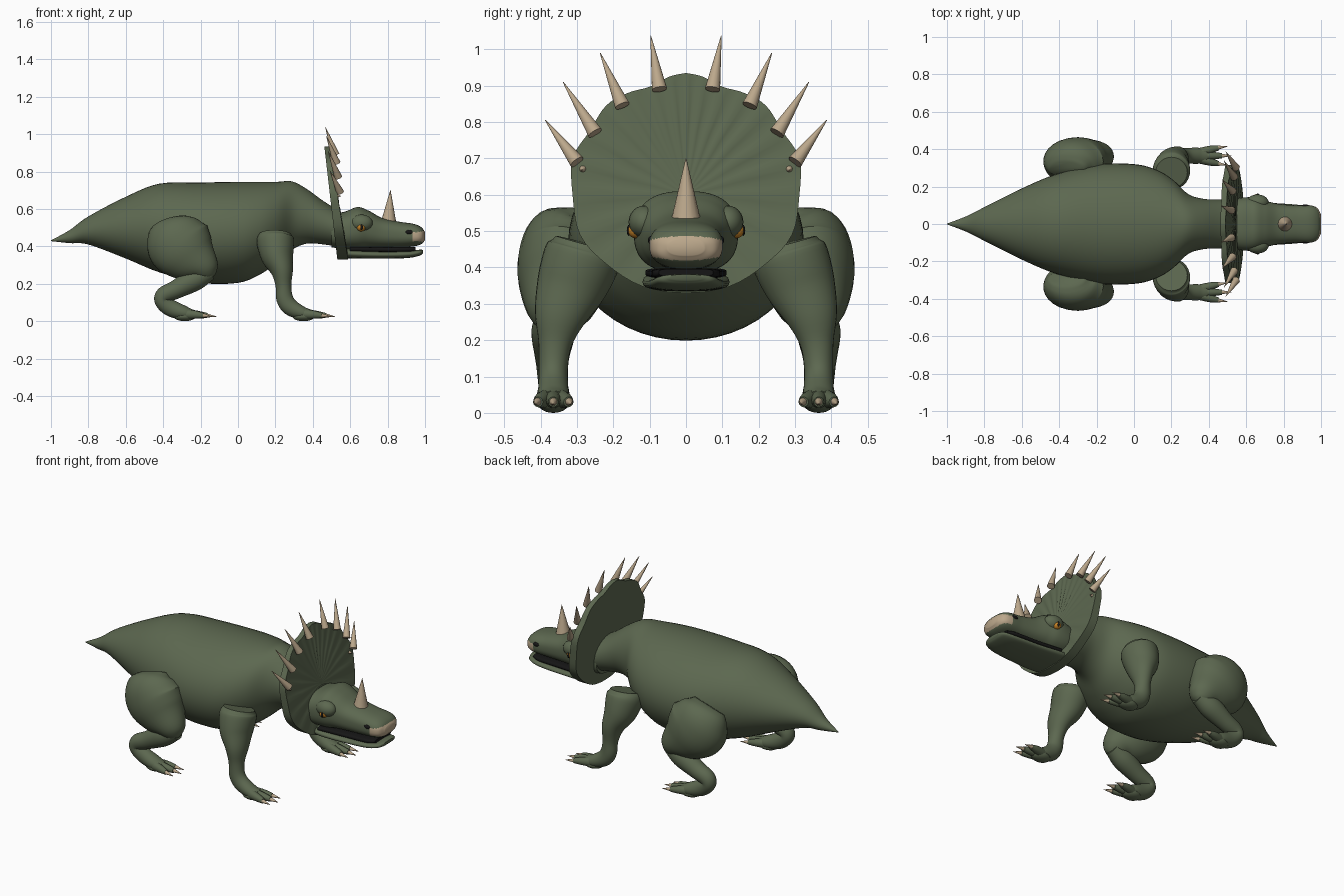
import bpy, bmesh, math
from mathutils import Vector, Matrix

if "Cube" in bpy.data.objects:
    bpy.data.objects.remove(bpy.data.objects["Cube"], do_unlink=True)


def material(name, r, g, b):
    m = bpy.data.materials.new(name)
    m.use_nodes = True
    m.diffuse_color = (r, g, b, 1)
    bsdf = m.node_tree.nodes["Principled BSDF"]
    bsdf.inputs["Base Color"].default_value = (r, g, b, 1)
    bsdf.inputs["Roughness"].default_value = 0.8
    return m


SKIN = material("green skin", 0.108, 0.138, 0.08)
BONE = material("tan horn", 0.5, 0.39, 0.26)
AMBER = material("amber eye", 0.55, 0.22, 0.02)
BLACK = material("black", 0.008, 0.008, 0.008)


def finish(name, bm, mats, sharp=50):
    bmesh.ops.recalc_face_normals(bm, faces=bm.faces)
    me = bpy.data.meshes.new(name)
    bm.to_mesh(me)
    bm.free()
    for m in mats:
        me.materials.append(m)
    me.polygons.foreach_set("use_smooth", [True] * len(me.polygons))
    me.set_sharp_from_angle(angle=math.radians(sharp))
    ob = bpy.data.objects.new(name, me)
    bpy.context.scene.collection.objects.link(ob)
    return ob


def spline(points, steps):
    """Catmull-Rom through tuples of any length."""
    p = [Vector(q) for q in points]
    p = [p[0] * 2 - p[1]] + p + [p[-1] * 2 - p[-2]]
    out = []
    for i in range(1, len(p) - 2):
        a, b, c, d = p[i - 1:i + 3]
        for k in range(steps):
            t = k / steps
            out.append(0.5 * (b * 2 + (c - a) * t + (a * 2 - b * 5 + c * 4 - d) * t * t
                              + (b * 3 - a - c * 3 + d) * t ** 3))
    out.append(p[-2])
    return out


def loft(name, points, mat=SKIN, seg=28, steps=5, upright=False, power=1.0, extra=None):
    """Skin over rings; each point is x, y, z, half width, half depth."""
    rings = spline(points, steps)
    bm = bmesh.new()
    loops = []
    for i, r in enumerate(rings):
        nxt, prv = rings[min(i + 1, len(rings) - 1)], rings[max(i - 1, 0)]
        tan = Vector((1, 0, 0)) if upright else Vector((nxt - prv)[:3]).normalized()
        side = (Vector((0, 1, 0)) - tan * tan.y).normalized()
        up = tan.cross(side)
        loop = []
        for k in range(seg):
            a = math.tau * k / seg
            c, s = math.cos(a), math.sin(a)
            c = math.copysign(abs(c) ** power, c)
            s = math.copysign(abs(s) ** power, s)
            loop.append(bm.verts.new(Vector(r[:3]) + side * c * max(r[3], .001)
                                     + up * s * max(r[4], .001)))
        loops.append(loop)
    for a, b in zip(loops, loops[1:]):
        for k in range(seg):
            j = (k + 1) % seg
            bm.faces.new((a[k], a[j], b[j], b[k]))
    bm.faces.new(loops[0])
    bm.faces.new(loops[-1])
    if extra:
        for f in bm.faces:
            f.material_index = int(extra[1](f.calc_center_median()))
    return finish(name, bm, [mat] + ([extra[0]] if extra else []))


def cone(name, base, tip, r, mat=BONE):
    return loft(name, [(*base, r, r), (*tip, .001, .001)], mat, seg=16, steps=2)


def blob(name, centre, size, mat=SKIN):
    bm = bmesh.new()
    bmesh.ops.create_uvsphere(bm, u_segments=20, v_segments=12, radius=1,
                              matrix=Matrix.Translation(centre) @ Matrix.Diagonal((*size, 1)))
    return finish(name, bm, [mat])


# Trunk, from tail tip to neck
loft("body", [(-1, 0, .43, .002, .002), (-.9, 0, .452, .04, .035), (-.8, 0, .485, .09, .075),
              (-.6, 0, .50, .19, .165), (-.42, 0, .498, .265, .237), (-.2, 0, .473, .318, .268),
              (0, 0, .475, .32, .27), (.12, 0, .498, .29, .247), (.21, 0, .53, .235, .215),
              (.29, 0, .565, .16, .182), (.37, 0, .56, .135, .145), (.46, 0, .525, .13, .115),
              (.55, 0, .49, .13, .095)], seg=48, upright=True)

# Head, with the horny beak set by a height rule at the snout
loft("head", [(.50, 0, .485, .125, .09), (.57, 0, .485, .14, .10), (.64, 0, .497, .142, .113),
              (.70, 0, .49, .125, .10), (.77, 0, .472, .108, .08), (.86, 0, .463, .10, .069),
              (.94, 0, .46, .10, .06), (.98, 0, .457, .085, .045), (1, 0, .455, .05, .022)],
     seg=64, steps=8, upright=True, power=.8,
     extra=(BONE, lambda c: c.x > .935 and abs(c.z - .453) < .034 - 1.2 * c.y * c.y))
loft("lower_jaw", [(.53, 0, .37, .11, .03), (.62, 0, .36, .12, .025), (.75, 0, .355, .112, .021),
                   (.9, 0, .357, .1, .02), (.97, 0, .366, .08, .016), (.99, 0, .373, .045, .008)],
     upright=True, power=.8)
loft("mouth", [(.6, 0, .385, .112, .014), (.75, 0, .383, .1, .014), (.9, 0, .384, .092, .014),
               (.95, 0, .386, .075, .01)], BLACK, upright=True, power=.5)
cone("nose_horn", (.805, 0, .525), (.815, 0, .70), .042)

for s, label in ((1, "left"), (-1, "right")):
    blob(label + "_brow", (.66, s * .115, .525), (.06, .043, .045))
    blob(label + "_eye", (.658, s * .137, .502), (.024, .024, .022), AMBER)
    blob(label + "_pupil", (.661, s * .157, .502), (.007, .006, .015), BLACK)
    blob(label + "_nostril", (.915, s * .092, .475), (.023, .013, .013), BLACK)

# Neck frill: a tilted plate with radial ridges on its front
half = [(0, .935), (.045, .925), (.10, .897), (.16, .88), (.22, .845), (.265, .775), (.312, .70),
        (.312, .60), (.292, .49), (.22, .41), (.12, .348), (0, .33)]
rim = spline(half + [(-y, z) for y, z in half[-2:0:-1]] + [half[0]], 4)[:-1]
bm = bmesh.new()


def frill_ring(scale, front, ridge=0.0):
    ring = []
    for i, p in enumerate(rim):
        y, z = p[0] * scale, .60 + (p[1] - .60) * scale
        x = (.587 - (z - .34) * .165) if front else (.53 - (z - .34) * .115)
        ring.append(bm.verts.new((x + ridge * math.cos(i * math.pi / 2), y, z)))
    return ring


frill = [frill_ring(.05, True), frill_ring(.55, True, .003), frill_ring(.93, True, .003),
         frill_ring(1, True), frill_ring(1, False), frill_ring(.6, False), frill_ring(.05, False)]
for a, b in zip(frill, frill[1:]):
    for k in range(len(rim)):
        j = (k + 1) % len(rim)
        bm.faces.new((a[k], a[j], b[j], b[k]))
bm.faces.new(frill[0])
bm.faces.new(frill[-1])
finish("neck_frill", bm, [SKIN])

# Frill spikes
for s, label in ((1, "left"), (-1, "right")):
    for n, (y, z, ty, tz) in enumerate([(.073, .89, .097, 1.037), (.175, .845, .236, .99),
                                        (.25, .77, .338, .91), (.30, .69, .387, .805)]):
        x = .522 - (z - .89) * .12
        cone(f"{label}_frill_spike_{n}", (x, s * y, z), (x - .055, s * ty, tz), .021)
    cone(label + "_frill_stud", (.52, s * .283, .672), (.55, s * .286, .668), .014)


def foot(label, s, x, y):
    """Three clawed toes spreading forward from the ball of the foot."""
    for n, spread in enumerate((-1, 0, 1)):
        reach = .11 if spread == 0 else .09
        ty = y + spread * .042
        loft(f"{label}_toe_{n}", [(x - .03, s * (y + spread * .012), .04, .025, .03),
                                  (x + reach * .5, s * (y + spread * .032), .035, .021, .022),
                                  (x + reach, s * ty, .03, .014, .014)], seg=14)
        cone(f"{label}_claw_{n}", (x + reach - .012, s * ty, .032),
             (x + reach + .05, s * (ty + spread * .008), .024), .013)
    blob(label + "_foot_pad", (x - .01, s * y, .026), (.06, .042, .026))


# Legs
for s, label in ((1, "left"), (-1, "right")):
    loft(label + "_front_leg", [(.2, s * .275, .465, .085, .085), (.2, s * .285, .43, .105, .10),
                                (.21, s * .315, .35, .097, .088), (.235, s * .345, .27, .073, .06),
                                (.243, s * .36, .19, .046, .042), (.25, s * .365, .12, .04, .045),
                                (.28, s * .365, .075, .041, .045), (.34, s * .365, .045, .043, .036),
                                (.39, s * .365, .037, .035, .024)])
    foot(label + "_front", s, .36, .365)
    loft(label + "_thigh", [(-.36, s * .29, .525, .05, .10), (-.345, s * .32, .48, .115, .15),
                            (-.31, s * .335, .41, .128, .178), (-.25, s * .345, .345, .115, .15),
                            (-.19, s * .36, .29, .085, .095), (-.165, s * .365, .25, .055, .06),
                            (-.155, s * .365, .225, .02, .02)])
    loft(label + "_shin", [(-.15, s * .36, .265, .045, .045), (-.23, s * .365, .225, .06, .062),
                           (-.33, s * .368, .17, .05, .05), (-.395, s * .368, .14, .045, .045),
                           (-.405, s * .367, .105, .042, .04), (-.36, s * .365, .07, .041, .045),
                           (-.29, s * .365, .045, .045, .038), (-.24, s * .365, .036, .035, .024)])
    foot(label + "_hind", s, -.275, .365)
